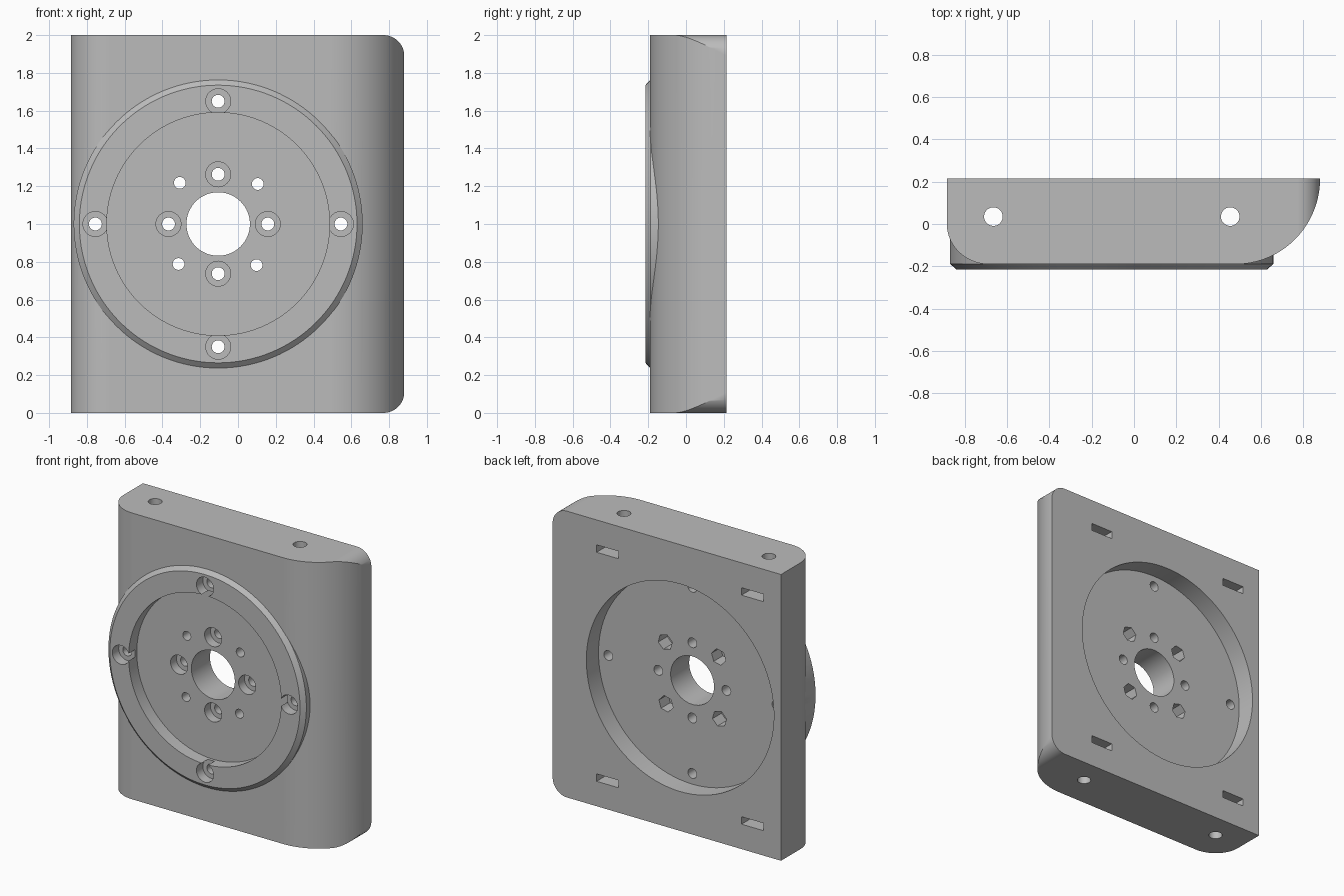
import bpy, bmesh
from math import sin, cos, pi, radians

if "Cube" in bpy.data.objects:
    bpy.data.objects.remove(bpy.data.objects["Cube"], do_unlink=True)

grey = bpy.data.materials.new("plain grey")
grey.use_nodes = True
grey.diffuse_color = (0.5, 0.5, 0.5, 1)
grey.node_tree.nodes["Principled BSDF"].inputs["Base Color"].default_value = (0.5, 0.5, 0.5, 1)

CX, CZ = -0.105, 1.0                      # axis of the round flange
FRONT, BACK = -0.19, 0.215                # faces of the plate
FRONT_FLOOR, BACK_FLOOR = -0.125, 0.08    # floors of the two round recesses


def loft(name, rings):
    """Closed solid through a list of equal-sized point rings."""
    bm = bmesh.new()
    loops = [[bm.verts.new(p) for p in ring] for ring in rings]
    n = len(loops[0])
    for a, b in zip(loops, loops[1:]):
        for i in range(n):
            j = (i + 1) % n
            bm.faces.new((a[i], a[j], b[j], b[i]))
    bm.faces.new(loops[0])
    bm.faces.new(loops[-1])
    bmesh.ops.recalc_face_normals(bm, faces=bm.faces)
    mesh = bpy.data.meshes.new(name)
    bm.to_mesh(mesh)
    bm.free()
    mesh.materials.append(grey)
    obj = bpy.data.objects.new(name, mesh)
    bpy.context.collection.objects.link(obj)
    return obj


def circle(r, n, turn=0.0):
    return [(r * cos(turn + 2 * pi * i / n), r * sin(turn + 2 * pi * i / n)) for i in range(n)]


def turned(name, x, z, steps, n=32, turn=0.0):
    """Round solid along y from (radius, y) steps."""
    return loft(name, [[(x + u, y, z + v) for u, v in circle(r, n, turn)] for r, y in steps])


def arc(cx, cy, rx, ry, start, end, n=20):
    return [(cx + rx * cos(radians(start + (end - start) * i / n)),
             cy + ry * sin(radians(start + (end - start) * i / n))) for i in range(n + 1)]


def box(name, x0, x1, y0, y1, z0, z1):
    return loft(name, [[(x0, y0, z), (x1, y0, z), (x1, y1, z), (x0, y1, z)] for z in (z0, z1)])


def combine(target, tool, operation):
    mod = target.modifiers.new(operation, 'BOOLEAN')
    mod.operation, mod.solver, mod.object = operation, 'EXACT', tool
    tool.hide_render = True
    bpy.context.view_layer.objects.active = target
    bpy.ops.object.modifier_apply(modifier=mod.name)
    bpy.data.objects.remove(tool, do_unlink=True)


# Plate: curved front edges, extruded upwards
profile = [(-0.885, BACK)] + arc(-0.685, 0.0, 0.2, 0.19, 180, 270) + arc(0.48, BACK, 0.4, 0.405, 270, 360, 32)
plate = loft("mounting_plate", [[(x, y, z) for x, y in profile] for z in (0, 2)])

# Rounded corners on the left side of the plate
outline = [(-1, 2), (-1, 0)] + arc(0.77, 0.11, 0.11, 0.11, 270, 360) + arc(0.77, 1.89, 0.11, 0.11, 0, 90)
combine(plate, loft("corner_shape", [[(x, y, z) for x, z in outline] for y in (-0.5, 0.5)]), 'INTERSECT')

# Chamfered flange
combine(plate, turned("flange", CX, CZ, [(0.735, -0.215), (0.765, FRONT + 0.002), (0.765, 0.02)], 128), 'UNION')

# Front recess, back recess and centre bore
cutters = [
    turned("front_recess", CX, CZ, [(0.59, -0.4), (0.59, FRONT_FLOOR)], 96),
    turned("back_recess", CX, CZ, [(0.725, BACK_FLOOR), (0.725, 0.4)], 96),
    turned("centre_bore", CX, CZ, [(0.168, -0.5), (0.168, 0.5)], 64),
]

# Counterbored screw holes in two rings, and diagonal holes with hexagonal pockets
for k in range(4):
    a = k * pi / 2
    for dist, seat in ((0.65, -0.145), (0.263, -0.06)):
        cutters.append(turned("screw_hole", CX + dist * cos(a), CZ + dist * sin(a),
                              [(0.066, -0.4), (0.066, seat), (0.034, seat), (0.034, 0.4)]))
    d = a + pi / 4 + 0.02 * (-1) ** k - 0.015
    x, z = CX + 0.298 * cos(d), CZ + 0.298 * sin(d)
    cutters.append(turned("bolt_hole", x, z, [(0.031, -0.4), (0.031, 0.4)]))
    cutters.append(turned("hex_pocket", x, z, [(0.056, -0.02), (0.056, 0.4)], 6, d))

# Long vertical holes with nut slots from the back
for x in (-0.665, 0.455):
    cutters.append(loft("long_hole", [[(x + u, 0.035 + v, z) for u, v in circle(0.044, 32)]
                                      for z in (-0.2, 2.2)]))
    for z in (0.2, 1.8):
        cutters.append(box("nut_slot", x - 0.085, x + 0.085, -0.05, 0.4, z - 0.026, z + 0.026))

for cutter in cutters:
    combine(plate, cutter, 'DIFFERENCE')

# Smooth curved walls, crisp edges
bpy.ops.object.select_all(action='DESELECT')
plate.select_set(True)
bpy.context.view_layer.objects.active = plate
bpy.ops.object.shade_smooth_by_angle(angle=radians(25))
weighted = plate.modifiers.new("even_shading", 'WEIGHTED_NORMAL')
weighted.keep_sharp = True
